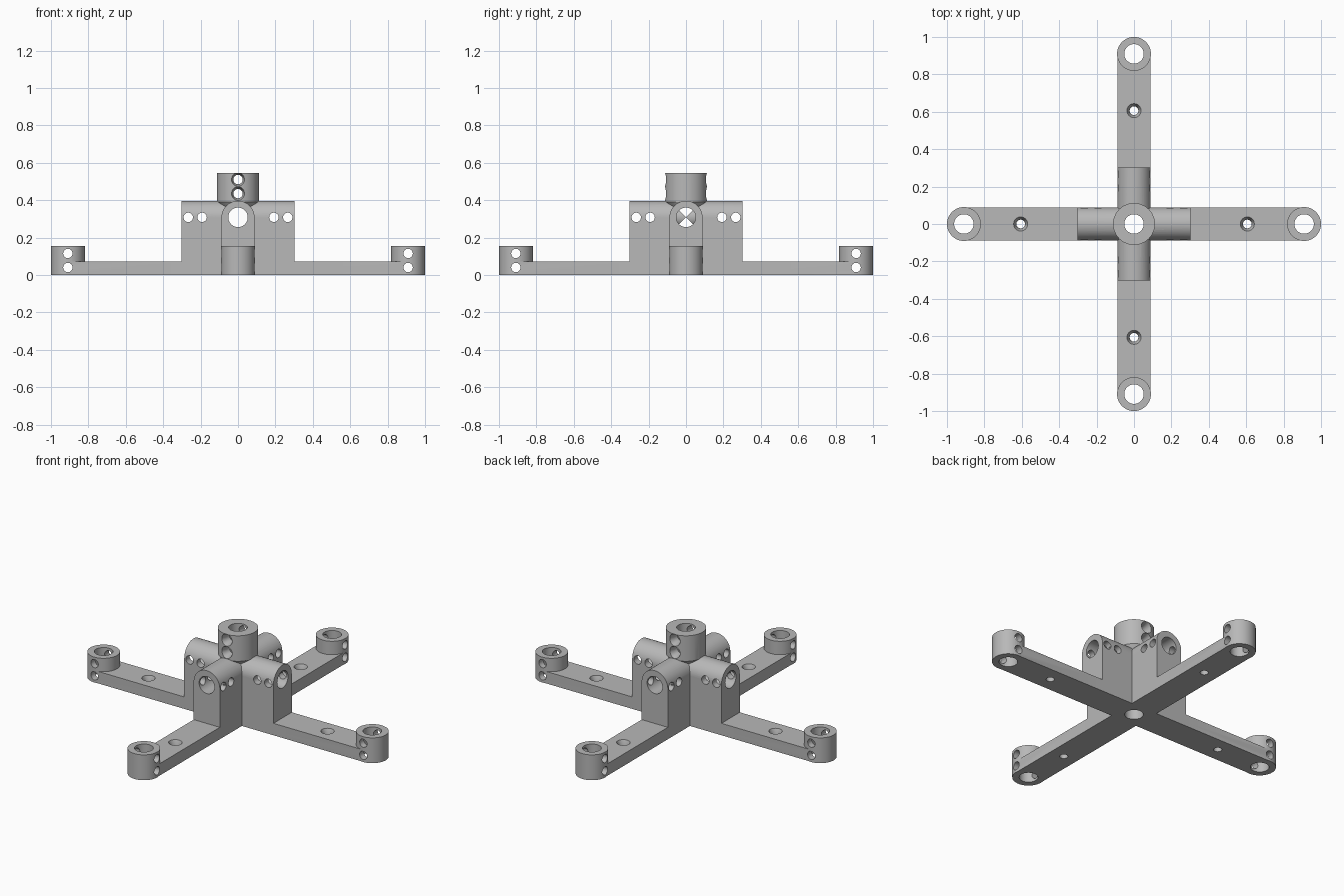
import bpy
from math import radians
from mathutils import Matrix, Vector

cube = bpy.data.objects.get("Cube")
if cube:
    bpy.data.objects.remove(cube)

grey = bpy.data.materials.new("light grey")
grey.use_nodes = True
grey.diffuse_color = (0.48, 0.48, 0.48, 1)
grey.node_tree.nodes["Principled BSDF"].inputs["Base Color"].default_value = grey.diffuse_color

ARM_HALF, ARM_TOP = 0.0885, 0.073
TUBE_Z, BLOCK_END = 0.308, 0.302
BOSS_AT, BOSS_R, BOSS_TOP = 0.9095, 0.0905, 0.155
BORE, PIN, SINK = 0.052, 0.025, 0.038
POST_R, POST_TOP = 0.112, 0.546


def box(lo, hi):
    lo, hi = Vector(lo), Vector(hi)
    bpy.ops.mesh.primitive_cube_add(size=1, location=(lo + hi) / 2)
    ob = bpy.context.object
    ob.scale = hi - lo
    return ob


def rod(start, end, r1, r2=None):
    """Cylinder or cone frustum between two points."""
    start, end = Vector(start), Vector(end)
    axis = end - start
    bpy.ops.mesh.primitive_cone_add(vertices=48, radius1=r1, radius2=r1 if r2 is None else r2,
                                    depth=axis.length, location=(start + end) / 2)
    ob = bpy.context.object
    ob.rotation_euler = axis.to_track_quat('Z', 'Y').to_euler()
    return ob


def combine(part, operation):
    """Merge a solid into the body, or cut it away."""
    mod = body.modifiers.new(operation, 'BOOLEAN')
    mod.operation, mod.solver, mod.object = operation, 'EXACT', part
    bpy.context.view_layer.objects.active = body
    bpy.ops.object.modifier_apply(modifier=mod.name)
    bpy.data.objects.remove(part)


def add(part):
    combine(part, 'UNION')


def cut(part):
    combine(part, 'DIFFERENCE')


def swap(p, turned):
    """Turn an arm-along-x point onto the y arm."""
    return (-p[1], p[0], p[2]) if turned else p


# Central post with a tapered neck
body = rod((0, 0, 0.39), (0, 0, POST_TOP), POST_R)
body.name = "cross_mount"
add(rod((0, 0, 0.2), (0, 0, 0.34), 0.076))
add(rod((0, 0, 0.34), (0, 0, 0.39), 0.076, POST_R))

# Two crossing beams, each with a round-topped tube block and end bosses
for turned in (False, True):
    def T(x, y, z):
        return swap((x, y, z), turned)

    def slab(length, top):
        a, b = T(-length, -ARM_HALF, 0), T(length, ARM_HALF, top)
        return box([min(p) for p in zip(a, b)], [max(p) for p in zip(a, b)])

    add(slab(BOSS_AT, ARM_TOP))
    add(slab(BLOCK_END, TUBE_Z))
    add(rod(T(-BLOCK_END, 0, TUBE_Z), T(BLOCK_END, 0, TUBE_Z), ARM_HALF))
    for s in (-1, 1):
        add(rod(T(s * BOSS_AT, 0, 0), T(s * BOSS_AT, 0, BOSS_TOP), BOSS_R))

# Bores, pin holes and countersunk screw holes along each beam
for turned in (False, True):
    cut(rod(T(-0.5, 0, TUBE_Z) if turned else (-0.5, 0, TUBE_Z),
            T(0.5, 0, TUBE_Z) if turned else (0.5, 0, TUBE_Z), BORE))
    for s in (-1, 1):
        def hole(a, b, r1, r2=None):
            cut(rod(swap(a, turned), swap(b, turned), r1, r2))

        x = s * BOSS_AT
        hole((x, 0, -0.1), (x, 0, 0.3), BORE)
        pins = [(x, 0.04), (x, 0.115), (s * 0.192, TUBE_Z), (s * 0.266, TUBE_Z)]
        for px, pz in pins:
            hole((px, -0.15, pz), (px, 0.15, pz), PIN)
        x = s * 0.606
        hole((x, 0, -0.1), (x, 0, 0.2), PIN - 0.002)
        hole((x, 0, 0.04), (x, 0, ARM_TOP + 0.001), PIN - 0.002, SINK)

# Vertical bore and the post's countersunk cross holes
cut(rod((0, 0, -0.1), (0, 0, 0.7), BORE))
for z in (0.435, 0.51):
    cut(rod((0, -0.2, z), (0, 0.2, z), PIN))
    for s in (-1, 1):
        cut(rod((0, s * 0.075, z), (0, s * (POST_R + 0.002), z), PIN, SINK - 0.001))

# Finish: one colour, smooth curves with sharp edges
body.data.transform(body.matrix_world)
body.matrix_world = Matrix.Identity(4)
body.data.materials.clear()
body.data.materials.append(grey)
for face in body.data.polygons:
    face.material_index = 0
bpy.ops.object.select_all(action='DESELECT')
body.select_set(True)
bpy.context.view_layer.objects.active = body
bpy.ops.object.shade_smooth_by_angle(angle=radians(30))
